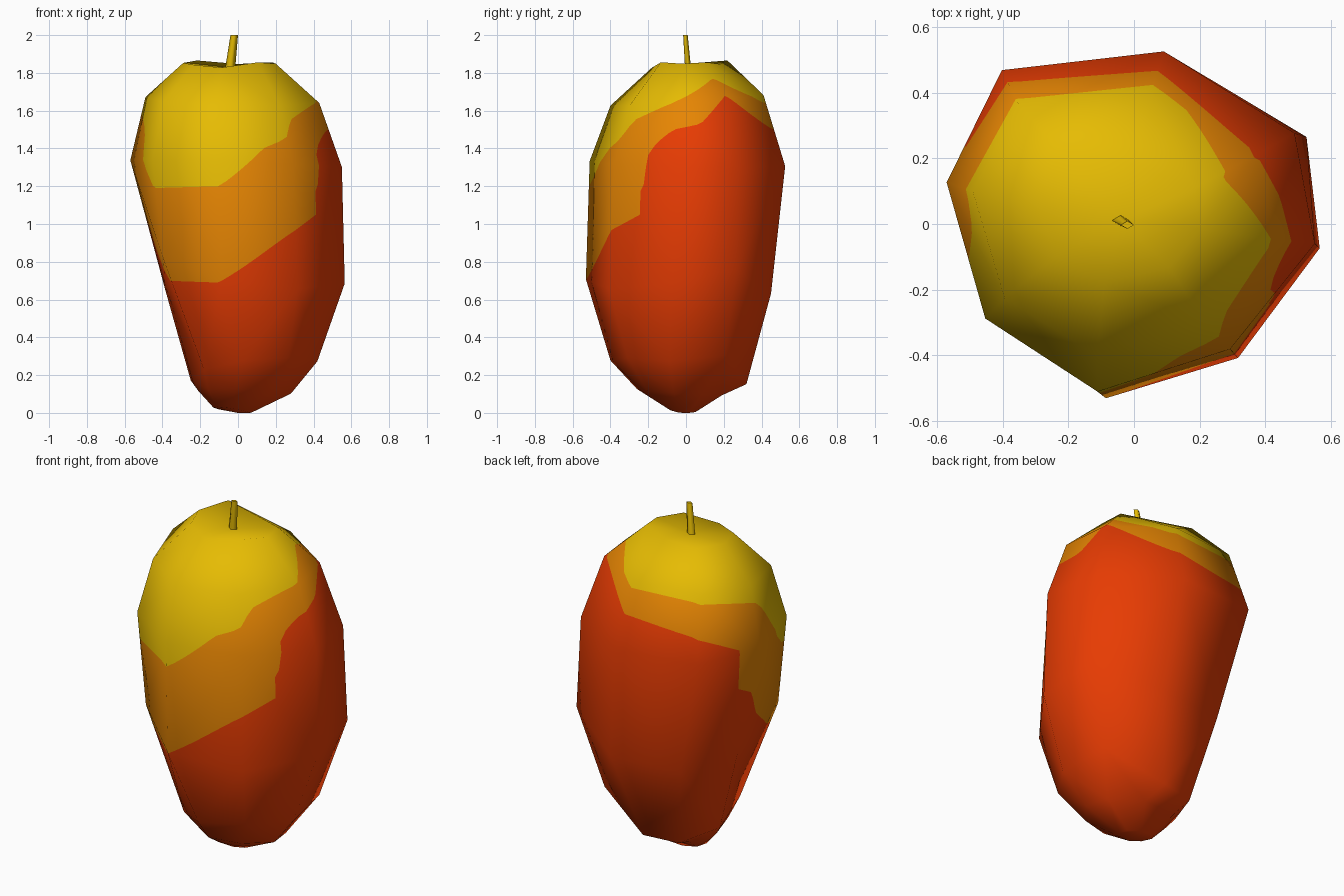
import bpy, bmesh, math
from mathutils import Vector

if "Cube" in bpy.data.objects:
    bpy.data.objects.remove(bpy.data.objects["Cube"])


def material(name, rgb):
    m = bpy.data.materials.new(name)
    m.diffuse_color = (*rgb, 1)
    m.use_nodes = True
    m.node_tree.nodes["Principled BSDF"].inputs["Base Color"].default_value = m.diffuse_color
    return m


yellow = material("ripe yellow", (0.79, 0.50, 0.001))
orange = material("warm orange", (0.79, 0.235, 0.001))
red = material("blush red", (0.81, 0.045, 0.001))

# Eight-sided cross-section, in unit extents
SECTION = [(-1, .23), (-.70, .89), (.18, 1), (.89, .52),
           (1, -.13), (.54, -.75), (-.18, -1), (-.79, -.57)]
# Rings: x min, x max, y min, y max, height, tilt along x, tilt along y
RINGS = [(-.13, .07, -.10, .05, .015, -.015, -.008),
         (-.21, .28, -.26, .19, .11, -.01, -.015),
         (-.25, .42, -.40, .32, .225, .04, -.06),
         (-.385, .565, -.53, .45, .67, .01, -.04),
         (-.57, .55, -.51, .525, 1.32, -.02, -.01),
         (-.49, .43, -.40, .41, 1.655, -.01, .03),
         (-.29, .20, -.18, .20, 1.85, 0, .012)]
# Small nudges that make the fruit irregular: (ring, side) -> offset
NUDGES = {(2, 2): (-.09, 0, -.02), (2, 3): (0, .06, .075),
          (3, 3): (.012, .05, .10), (3, 4): (0, .03, 0), (3, 5): (-.03, 0, -.05),
          (3, 6): (-.09, 0, 0), (3, 7): (-.11, .03, .13),
          (6, 1): (0, .04, .005), (6, 2): (0, -.02, -.015), (6, 3): (.01, 0, 0),
          (6, 5): (.02, 0, .015), (6, 6): (0, 0, -.01)}
# Colour borders: angle in degrees, height
RED_TOP = [(10, 1.53), (29, 1.68), (80, 1.5), (130, 1.46), (156, 1.35), (157.5, 1.10),
           (169, 1.05), (183, .87), (213, .7), (259, .69), (308, .97), (329.5, 1.05),
           (331, 1.33), (340, 1.43), (352, 1.5), (370, 1.53)]
ORANGE_TOP = [(-10, 1.64), (27, 1.77), (80, 1.64), (130, 1.64), (170, 1.58), (181, 1.5),
              (187, 1.42), (195, 1.3), (210, 1.19), (259, 1.2), (288, 1.4), (306, 1.45),
              (315, 1.55), (350, 1.64), (387, 1.77)]


def above(co, border):
    """Height of a point above a colour border."""
    a = math.degrees(math.atan2(co.y, co.x)) % 360
    if a < border[0][0]:
        a += 360
    for (a0, z0), (a1, z1) in zip(border, border[1:]):
        if a0 <= a <= a1:
            return co.z - (z0 + (z1 - z0) * (a - a0) / (a1 - a0))
    return co.z - border[-1][1]


def cut_border(bm, border):
    """Cut the triangles along a colour border."""
    bmesh.ops.triangulate(bm, faces=bm.faces[:])
    d = {v: above(v.co, border) for v in bm.verts}
    new = []
    for e in bm.edges[:]:
        a, b = e.verts
        if d[a] * d[b] < 0:
            new.append(bmesh.utils.edge_split(e, a, d[a] / (d[a] - d[b]))[1])
    bmesh.ops.connect_verts(bm, verts=new)


def is_above(face, border):
    return max((above(v.co, border) for v in face.verts), key=abs) > 0


def finish(name, bm, mats):
    me = bpy.data.meshes.new(name)
    bm.to_mesh(me)
    bm.free()
    for m in mats:
        me.materials.append(m)
    ob = bpy.data.objects.new(name, me)
    bpy.context.collection.objects.link(ob)
    return ob


# Fruit body: rings skinned together, with a dimple on top
bm = bmesh.new()
loops = []
for r, (x0, x1, y0, y1, z, tx, ty) in enumerate(RINGS):
    loop = []
    for s, (u, v) in enumerate(SECTION):
        co = Vector(((x0 + x1) / 2 + (x1 - x0) / 2 * u,
                     (y0 + y1) / 2 + (y1 - y0) / 2 * v,
                     max(0, z + tx * u + ty * v)))
        loop.append(bm.verts.new(co + Vector(NUDGES.get((r, s), (0, 0, 0)))))
    loops.append(loop)
tip = bm.verts.new((0, 0, 0))
dimple = bm.verts.new((-.04, .01, 1.825))
for i in range(8):
    j = (i + 1) % 8
    for lo, hi in zip(loops, loops[1:]):
        bm.faces.new((lo[i], lo[j], hi[j], hi[i]))
    bm.faces.new((loops[0][j], loops[0][i], tip))
    bm.faces.new((loops[-1][i], loops[-1][j], dimple))
bmesh.ops.recalc_face_normals(bm, faces=bm.faces[:])
bm.normal_update()

# Keep the coarse shading while the skin is divided for the colour borders
keep = bm.verts.layers.float_vector.new("shade")
for v in bm.verts:
    v[keep] = v.normal
bmesh.ops.triangulate(bm, faces=bm.faces[:])
bmesh.ops.subdivide_edges(bm, edges=bm.edges[:], cuts=8, use_grid_fill=True)
cut_border(bm, RED_TOP)
cut_border(bm, ORANGE_TOP)
for f in bm.faces:
    f.smooth = True
    f.material_index = 0 if is_above(f, ORANGE_TOP) else 1 if is_above(f, RED_TOP) else 2
normals = [Vector(v[keep]).normalized() for v in bm.verts]
bm.verts.layers.float_vector.remove(keep)
body = finish("fruit_body", bm, [yellow, orange, red])
body.data.normals_split_custom_set_from_vertices(normals)

# Stem: slim leaning four-sided stalk
bm = bmesh.new()
ends = []
for cx, cy, z, r in ((-.043, .012, 1.81, .027), (-.02, -.003, 2.0, .02)):
    ends.append([bm.verts.new((cx + r * dx, cy + r * .6 * dy, z))
                 for dx, dy in ((1, 0), (0, 1), (-1, 0), (0, -1))])
for i in range(4):
    j = (i + 1) % 4
    bm.faces.new((ends[0][i], ends[0][j], ends[1][j], ends[1][i])).smooth = True
bm.faces.new(ends[1])
bm.faces.new(ends[0][::-1])
finish("stem", bm, [yellow])
